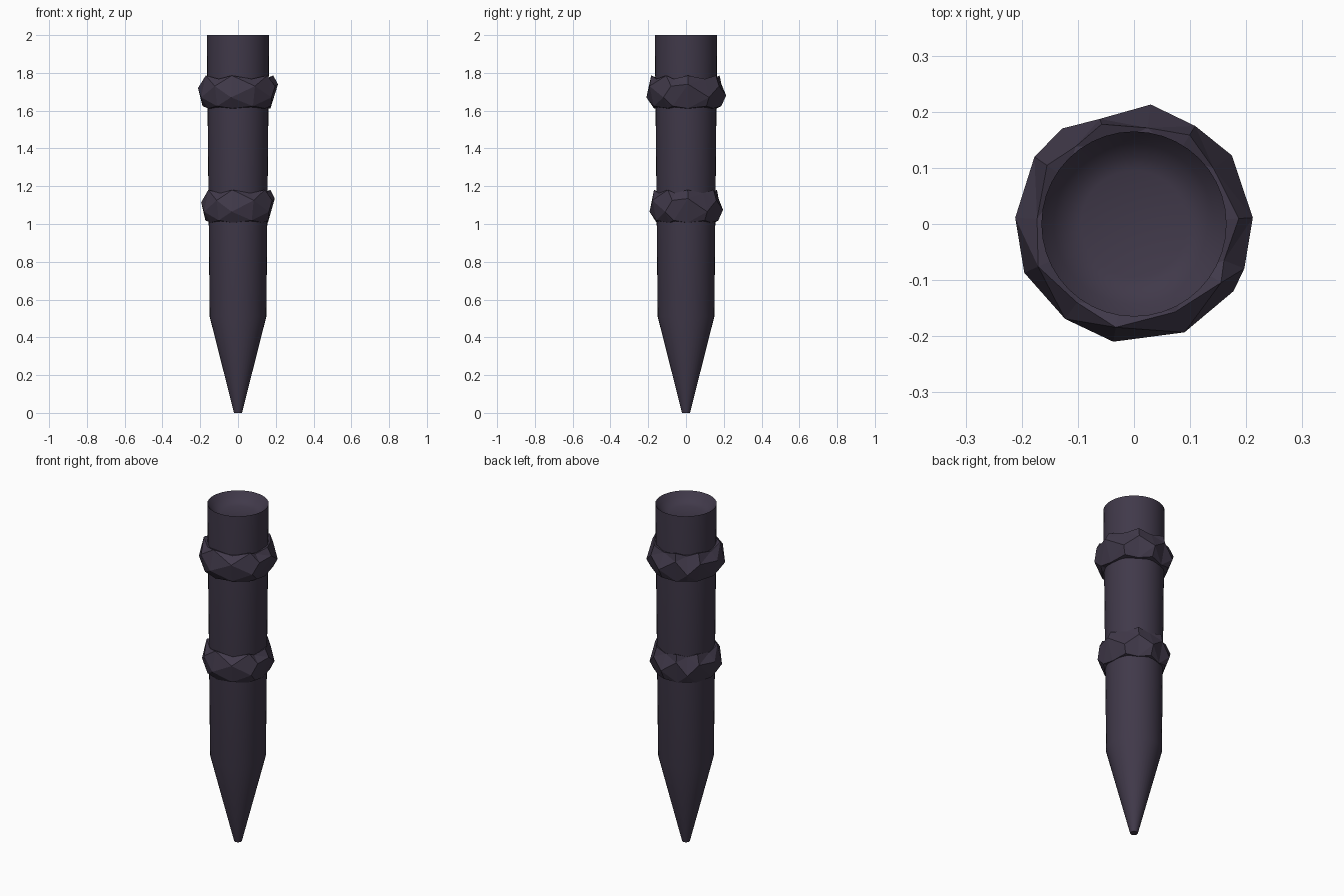
import bpy, bmesh, math

if "Cube" in bpy.data.objects:
    bpy.data.objects.remove(bpy.data.objects["Cube"])

mat = bpy.data.materials.new("dark plum grey")
mat.diffuse_color = (0.052, 0.041, 0.068, 1)
mat.use_nodes = True
mat.node_tree.nodes["Principled BSDF"].inputs["Base Color"].default_value = mat.diffuse_color


def loft(name, rows, close=False):
    """Skin a stack of equal-length point loops."""
    bm = bmesh.new()
    loops = [[bm.verts.new(p) for p in row] for row in rows]
    n = len(loops[0])
    pairs = list(zip(loops, loops[1:]))
    if close:
        pairs.append((loops[-1], loops[0]))
    for a, b in pairs:
        for i in range(n):
            j = (i + 1) % n
            bm.faces.new((a[i], a[j], b[j], b[i]))
    if not close:
        bm.faces.new(loops[0][::-1])
        bm.faces.new(loops[-1])
    bmesh.ops.recalc_face_normals(bm, faces=bm.faces)
    me = bpy.data.meshes.new(name)
    bm.to_mesh(me)
    bm.free()
    me.materials.append(mat)
    ob = bpy.data.objects.new(name, me)
    bpy.context.collection.objects.link(ob)
    return ob


def polar(deg, r, z):
    a = math.radians(deg)
    return (r * math.cos(a), r * math.sin(a), z)


# tapered shaft with pointed foot and dished top
profile = [(0.021, 0), (0.15, 0.51), (0.165, 2.0), (0.143, 1.97),
           (0.12, 1.95), (0.095, 1.94)]
shaft = loft("shaft", [[polar(i * 360 / 40, r, z) for i in range(40)]
                       for r, z in profile])
bpy.context.view_layer.objects.active = shaft
shaft.select_set(True)
bpy.ops.object.shade_smooth_by_angle(angle=math.radians(30))
shaft.select_set(False)

# chipped stone collars: angle, radius and height of the outer ridge
ridge = [(3, .212, .04), (35, .213, -.03), (58, .206, .03), (82, .215, -.02),
         (108, .197, .04), (127, .213, -.03), (146, .214, .03),
         (177, .212, .02), (204, .214, -.03), (234, .209, .03),
         (260, .213, -.03), (295, .213, .03), (326, .214, -.03),
         (338, .212, .03)]


def collar(name, z, s):
    rows = [[], [], [], [], []]
    for i, (a, r, h) in enumerate(ridge):
        up = i % 2
        rows[0].append(polar(a, 0.145 * s, z - 0.085))
        rows[1].append(polar(a, (0.172 + 0.016 * up) * s, z - 0.088 + 0.012 * up))
        rows[2].append(polar(a, r * s, z + h))
        rows[3].append(polar(a, (0.187 - 0.014 * up) * s, z + 0.086 - 0.018 * up))
        rows[4].append(polar(a, 0.145 * s, z + 0.07))
    ob = loft(name, rows, close=True)
    # split into flat triangular facets
    bm = bmesh.new()
    bm.from_mesh(ob.data)
    bmesh.ops.triangulate(bm, faces=bm.faces)
    bm.to_mesh(ob.data)
    bm.free()


collar("upper_collar", 1.70, 1.0)
collar("lower_collar", 1.095, 0.92)
